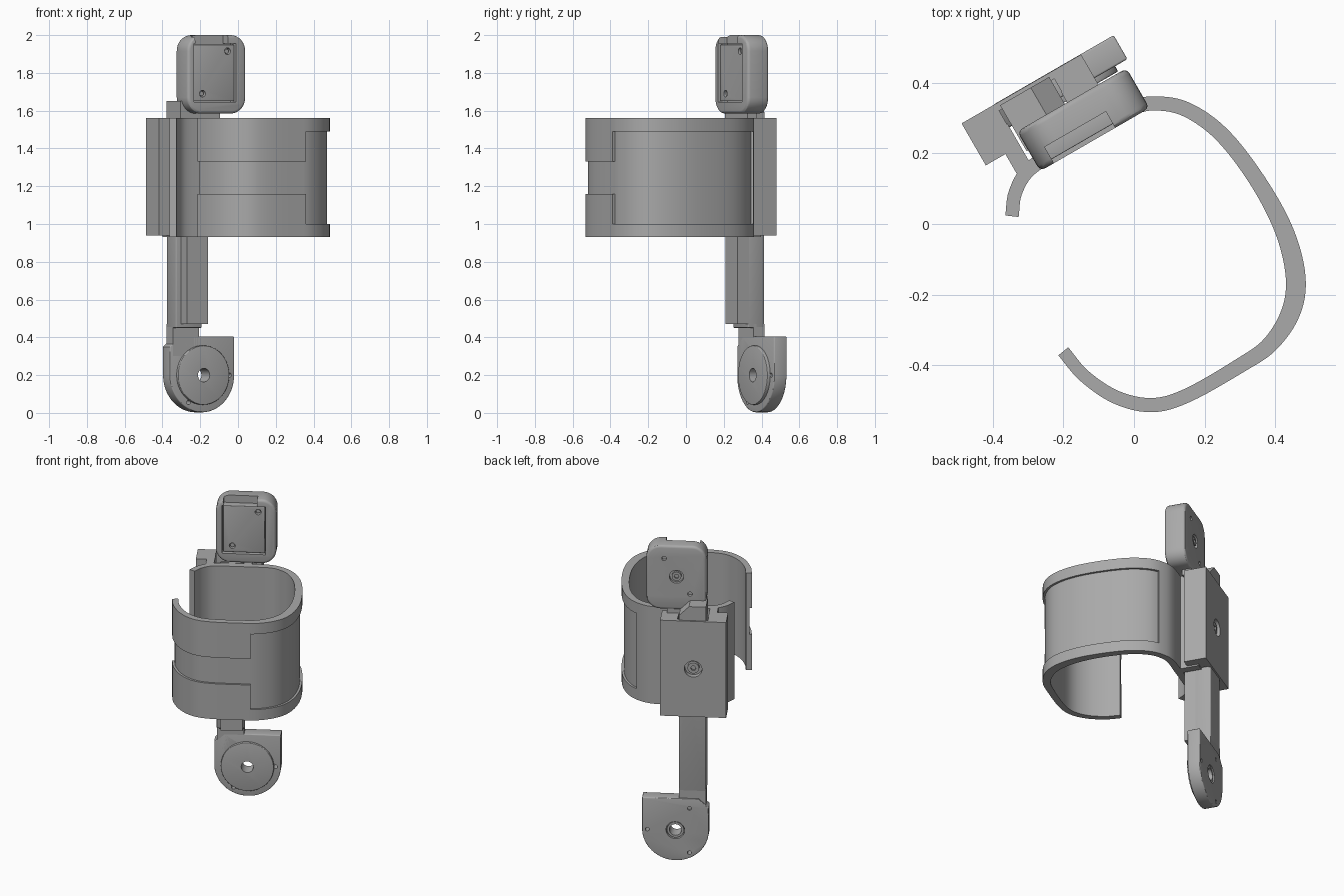
import bpy, bmesh, math
from mathutils import Matrix, Vector

if "Cube" in bpy.data.objects:
    bpy.data.objects.remove(bpy.data.objects["Cube"])

grey = bpy.data.materials.new("plain grey")
grey.use_nodes = True
grey.diffuse_color = (0.4, 0.4, 0.4, 1)
grey.node_tree.nodes["Principled BSDF"].inputs["Base Color"].default_value = (0.4, 0.4, 0.4, 1)

# The hinge assembly is turned about z: u runs sideways, v points outwards
TURN = Matrix.Rotation(math.radians(30), 4, 'Z')


def finish(name, bm):
    bmesh.ops.recalc_face_normals(bm, faces=bm.faces)
    mesh = bpy.data.meshes.new(name)
    bm.to_mesh(mesh)
    bm.free()
    mesh.materials.append(grey)
    ob = bpy.data.objects.new(name, mesh)
    bpy.context.collection.objects.link(ob)
    return ob


def bake(ob):
    deps = bpy.context.evaluated_depsgraph_get()
    mesh = bpy.data.meshes.new_from_object(ob.evaluated_get(deps))
    ob.modifiers.clear()
    ob.data = mesh


def prism(name, profile, v0, v1, bevel=0):
    """Extrude a (u, z) outline from v0 to v1."""
    bm = bmesh.new()
    face = bm.faces.new([bm.verts.new((u, v0, z)) for u, z in profile])
    new = bmesh.ops.extrude_face_region(bm, geom=[face])["geom"]
    verts = [g for g in new if isinstance(g, bmesh.types.BMVert)]
    bmesh.ops.translate(bm, verts=verts, vec=(0, v1 - v0, 0))
    bm.transform(TURN)
    ob = finish(name, bm)
    if bevel:
        mod = ob.modifiers.new("bevel", 'BEVEL')
        mod.width, mod.segments, mod.angle_limit = bevel, 3, math.radians(50)
        mod.limit_method = 'ANGLE'
        bake(ob)
    return ob


def rect(u0, u1, z0, z1):
    return [(u0, z0), (u1, z0), (u1, z1), (u0, z1)]


def arc(u, z, r, a0=0, a1=360, n=40):
    count = n if a1 - a0 == 360 else n + 1
    angles = [math.radians(a0 + (a1 - a0) * i / n) for i in range(count)]
    return [(u + r * math.cos(a), z + r * math.sin(a)) for a in angles]


def rounded(u0, u1, z0, z1, r):
    corners = [(u1 - r, z1 - r), (u0 + r, z1 - r), (u0 + r, z0 + r), (u1 - r, z0 + r)]
    return [p for i, c in enumerate(corners) for p in arc(*c, r, 90 * i, 90 * i + 90, 8)]


def cut(ob, profile, v0, v1):
    cutter = prism("cutter", profile, v0, v1)
    mod = ob.modifiers.new("cut", 'BOOLEAN')
    mod.operation, mod.solver, mod.object = 'DIFFERENCE', 'EXACT', cutter
    bake(ob)
    bpy.data.objects.remove(cutter)


# Open cuff: centre line as x, y, half thickness
path = [(-.345, .022, .019), (-.335, .09, .019), (-.295, .155, .02), (-.2, .218, .022),
        (-.1, .276, .022), (-.01, .326, .021), (.06, .341, .02), (.15, .323, .021),
        (.25, .251, .022), (.35, .121, .023), (.425, -.02, .026), (.457, -.15, .028),
        (.443, -.25, .027), (.385, -.34, .023), (.3, -.4, .021), (.15, -.485, .02),
        (.05, -.512, .02), (-.05, -.49, .019), (-.14, -.43, .018), (-.2, -.36, .018)]
pts = [Vector(p) for p in path]
pts = [2 * pts[0] - pts[1]] + pts + [2 * pts[-1] - pts[-2]]
line = []
STEPS = 6
for a, b, c, d in zip(pts, pts[1:], pts[2:], pts[3:]):
    for i in range(STEPS):
        t = i / STEPS
        line.append(0.5 * (2 * b + (c - a) * t + (2 * a - 5 * b + 4 * c - d) * t * t
                           + (3 * b - a - 3 * c + d) * t ** 3))
line.append(pts[-2])
LAST = len(line) - 1


def strip(name, i0, i1, z0, z1, inset=0):
    bm = bmesh.new()
    rings = []
    for i in range(i0, i1 + 1):
        p = line[i]
        d = line[min(i + 1, LAST)] - line[max(i - 1, 0)]
        n = Vector((-d.y, d.x)).normalized()
        out, inn = p.xy + n * (p.z - inset), p.xy - n * p.z
        rings.append([bm.verts.new((*q, z)) for q, z in
                      ((inn, z0), (out, z0), (out, z1), (inn, z1))])
    for a, b in zip(rings, rings[1:]):
        for k in range(4):
            j = (k + 1) % 4
            bm.faces.new((a[k], a[j], b[j], b[k]))
    bm.faces.new(rings[0])
    bm.faces.new(rings[-1])
    return finish(name, bm)


BACK, FRONT = 6 * STEPS + 3, 13 * STEPS + 3
strip("cuff_lower_rim", 0, LAST, .93, 1.0)
strip("cuff_upper_rim", 0, LAST, 1.49, 1.56)
strip("cuff_back_wall", 0, BACK, 1.0, 1.49)
strip("cuff_recessed_wall", BACK, FRONT, 1.0, 1.49, .014)
strip("cuff_front_groove", FRONT, LAST, 1.16, 1.33, .014)
strip("cuff_lower_pad", FRONT, LAST, 1.0, 1.16)
strip("cuff_upper_pad", FRONT, LAST, 1.33, 1.49)

# Guide walls joining the cuff to the slide housing
prism("guide_wall_outer", rect(-.216, -.168, .93, 1.56), .285, .425)
prism("guide_wall_inner", rect(.008, .056, .93, 1.56), .285, .425)

# Slide housing around the arm
housing = prism("housing_back", rect(-.28, .11, .94, 1.56), .468, .49)
prism("housing_side_outer", rect(-.28, -.17, .94, 1.56), .353, .468)
prism("housing_side_inner", rect(.01, .11, .94, 1.56), .353, .468)
screw = (-.085, 1.25)
cut(housing, arc(*screw, .052), .4, .55)

# Sliding arm with its inner rail
arm = prism("arm", rect(-.16, 0, .45, 1.56), .38, .48, .006)
cut(arm, arc(*screw, .052), .455, .55)
knob = prism("clamp_screw", arc(*screw, .034), .45, .478)
cut(knob, arc(*screw, .016, n=6), .465, .5)
prism("arm_rail", rect(-.13, 0, .47, 1.56), .315, .385)
prism("arm_foot", rect(-.16, 0, .3, .47), .413, .48)
prism("arm_top", [(-.16, 1.55), (0, 1.55), (0, 1.59), (-.06, 1.65), (-.16, 1.65)], .33, .48)
prism("neck", rect(-.13, .08, 1.55, 1.62), .33, .385)

# Lower hinge wheel with a square shoulder
hub = (.02, .2)
wheel = prism("lower_hinge", arc(*hub, .197, 180, 360) + [(.217, .405), (-.177 + .06, .405), (-.177, .35)],
              .413, .491, .006)
disc = prism("lower_hinge_disc", arc(*hub, .157), .396, .42, .004)
boss = prism("lower_hinge_bush", arc(*hub, .05), .42, .485)
cut(wheel, arc(*hub, .055), .4, .52)
for part in (disc, boss):
    cut(part, arc(*hub, .036), .3, .6)
for angle in (0, 120, 240):
    a = math.radians(angle)
    cut(wheel, arc(hub[0] + .166 * math.cos(a), hub[1] + .166 * math.sin(a), .012, n=16), .3, .6)

# Upper hinge body with a pocket for the drive plate
body = prism("upper_hinge", rounded(-.155, .202, 1.585, 2.0, .085), .262, .392, .016)
cut(body, rect(-.117, .14, 1.645, 1.955), .2, .32)
cut(body, rect(-.11, .09, 1.94, 2.1), .2, .315)
plate = prism("drive_plate", rect(-.112, .135, 1.65, 1.95), .275, .33, .003)
centre = (.022, 1.8)
cut(body, arc(*centre, .042), .372, .5)
pin = prism("upper_hinge_pin", arc(*centre, .028), .36, .388)
cut(pin, arc(*centre, .014, n=6), .378, .5)
for u, z in ((.095, 1.915), (-.058, 1.69)):
    cut(plate, arc(u, z, .018, n=20), .2, .3)
    cut(body, arc(u, z, .014, n=20), .37, .5)
    prism("plate_screw", arc(u, z, .012, n=20), .285, .31)

# Smooth the curves and keep the edges sharp
for ob in bpy.context.collection.objects:
    if ob.type == 'MESH' and ob.data.materials and ob.data.materials[0] == grey:
        ob.select_set(True)
        bpy.context.view_layer.objects.active = ob
bpy.ops.object.shade_smooth_by_angle(angle=math.radians(30))
